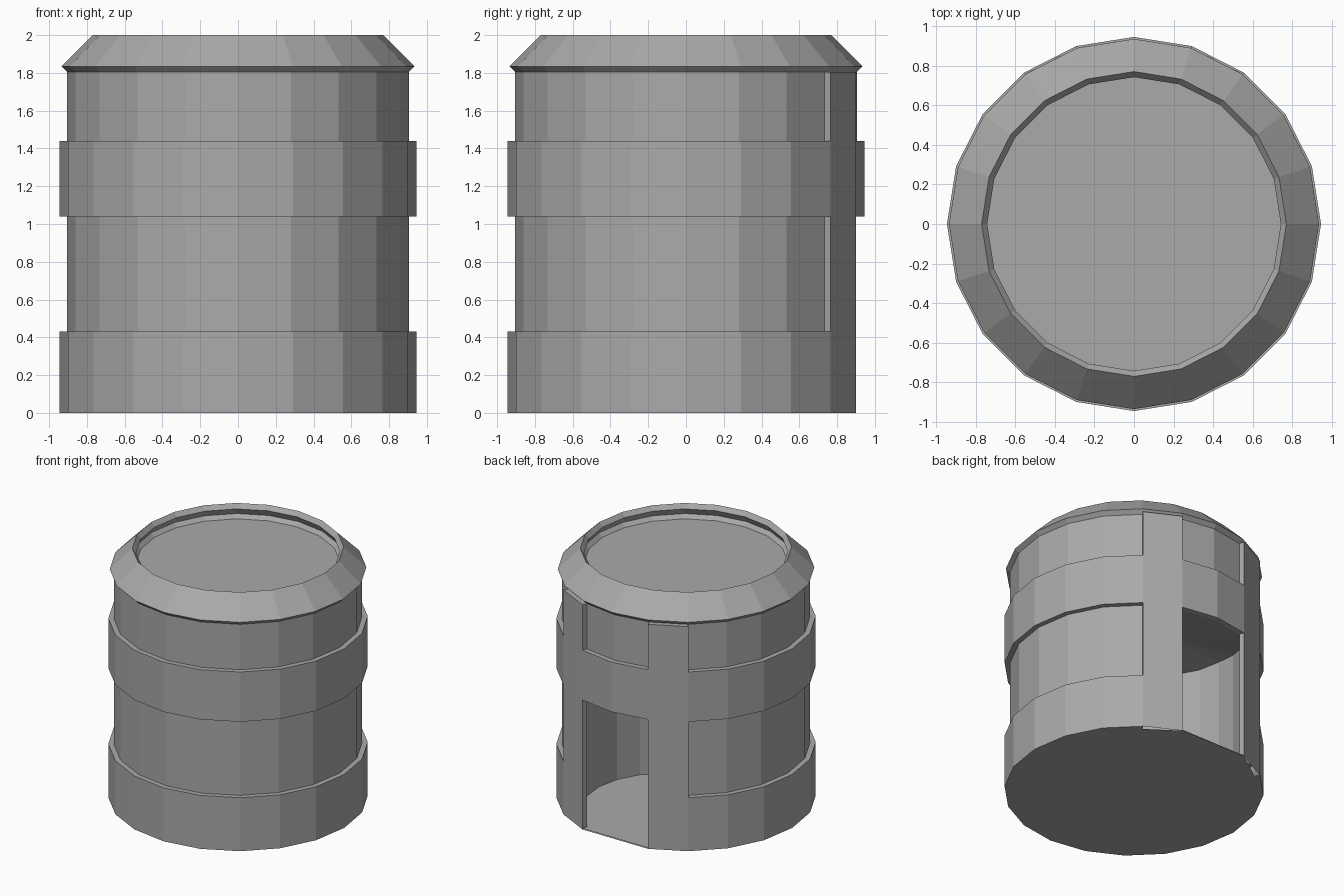
import bpy, bmesh
from math import cos, sin, radians

if "Cube" in bpy.data.objects:
    bpy.data.objects.remove(bpy.data.objects["Cube"], do_unlink=True)

SIDES = 20
STEP = 360 / SIDES
WIDE, SLIM = 0.945, 0.905          # band and wall radii
LEVELS = [0, 0.43, 1.04, 1.44, 1.805]
COLUMNS, DOOR = (3, 6), (4, 5)     # sectors of the ring at the back

grey = bpy.data.materials.new("plain grey")
grey.use_nodes = True
colour = (0.4, 0.4, 0.4, 1)
grey.diffuse_color = colour
grey.node_tree.nodes["Principled BSDF"].inputs["Base Color"].default_value = colour


def polar(r, i, z):
    a = radians(i * STEP)
    return (r * cos(a), r * sin(a), z)


def build(name, faces, flip=False):
    """Make a flat shaded object from a list of corner lists."""
    bm = bmesh.new()
    for corners in faces:
        bm.faces.new([bm.verts.new(c) for c in corners])
    bmesh.ops.remove_doubles(bm, verts=bm.verts[:], dist=0.0005)
    bmesh.ops.recalc_face_normals(bm, faces=bm.faces[:])
    if flip:
        bmesh.ops.reverse_faces(bm, faces=bm.faces[:])
    mesh = bpy.data.meshes.new(name)
    bm.to_mesh(mesh)
    bm.free()
    mesh.materials.append(grey)
    obj = bpy.data.objects.new(name, mesh)
    bpy.context.collection.objects.link(obj)
    return obj


def radius(i, level):
    i %= SIDES
    if i in COLUMNS:
        return WIDE
    if i in DOOR and level < 2:
        return SLIM
    return WIDE if level % 2 == 0 else SLIM


# Banded outer wall with two door columns
wall = []
for i in range(SIDES):
    for k in range(4):
        r, low, high = radius(i, k), LEVELS[k], LEVELS[k + 1]
        if not (i in DOOR and k < 2):
            wall.append([polar(r, i, low), polar(r, i + 1, low),
                         polar(r, i + 1, high), polar(r, i, high)])
        # Ledge above this level
        above = radius(i, k + 1) if k < 3 else SLIM
        if above != r:
            wall.append([polar(r, i, high), polar(r, i + 1, high),
                         polar(above, i + 1, high), polar(above, i, high)])
        # Step to the next sector
        beside = radius(i + 1, k)
        if beside != r:
            wall.append([polar(r, i + 1, low), polar(beside, i + 1, low),
                         polar(beside, i + 1, high), polar(r, i + 1, high)])
build("banded_wall", wall)

# Base, with a plate under the doorway that stops short of the columns' outer corners
base = [[(0, 0, 0), polar(WIDE, i + 1, 0), polar(WIDE, i, 0)]
        for i in range(SIDES) if i not in COLUMNS + DOOR]
base.append([(0, 0, 0), polar(SLIM, 7, 0), polar(WIDE, 6, 0),
             polar(WIDE, 4, 0), polar(SLIM, 3, 0)])
build("base", base)

# Sloped lid with a grooved lip and a sunken top
profile = [(SLIM, 1.805), (0.935, 1.835), (0.77, 2.0),
           (0.742, 1.965), (0.77, 1.915), (0.742, 1.885)]
lid = []
for (r0, z0), (r1, z1) in zip(profile, profile[1:]):
    for i in range(SIDES):
        lid.append([polar(r0, i, z0), polar(r0, i + 1, z0),
                    polar(r1, i + 1, z1), polar(r1, i, z1)])
rim_radius, rim_height = profile[-1]
lid.append([polar(rim_radius, i, rim_height) for i in range(SIDES)])
build("lid", lid)

# Round alcove behind the doorway, running from one door jamb to the other
CENTRE_Y, ALCOVE, FLOOR, SEGMENTS = 0.27, 0.605, 0.008, 16
START, SWEEP = 130, 280


def ceiling(y):
    return LEVELS[2] + min(0.16, max(0, 0.3 * (0.86 - y)))


plan = [polar(SLIM, 6, 0)[:2]]
for n in range(SEGMENTS + 1):
    a = radians(START + SWEEP * n / SEGMENTS)
    plan.append((ALCOVE * cos(a), CENTRE_Y + ALCOVE * sin(a)))
plan.append(polar(SLIM, 4, 0)[:2])

bottom = [(x, y, FLOOR) for x, y in plan]
top = [(x, y, ceiling(y)) for x, y in plan]
alcove = [[bottom[n], bottom[n + 1], top[n + 1], top[n]]
          for n in range(len(plan) - 1)]
# Ceiling rising away from the lintel
crown = (0, CENTRE_Y, ceiling(CENTRE_Y))
top.append(polar(SLIM, 5, LEVELS[2]))
alcove += [[crown, p, q] for p, q in zip(top, top[1:] + top[:1])]
build("alcove", alcove, flip=True)

# Alcove floor out to the straight threshold
build("alcove_floor", [bottom + [polar(WIDE, i, FLOOR) for i in (4, 6)]])
